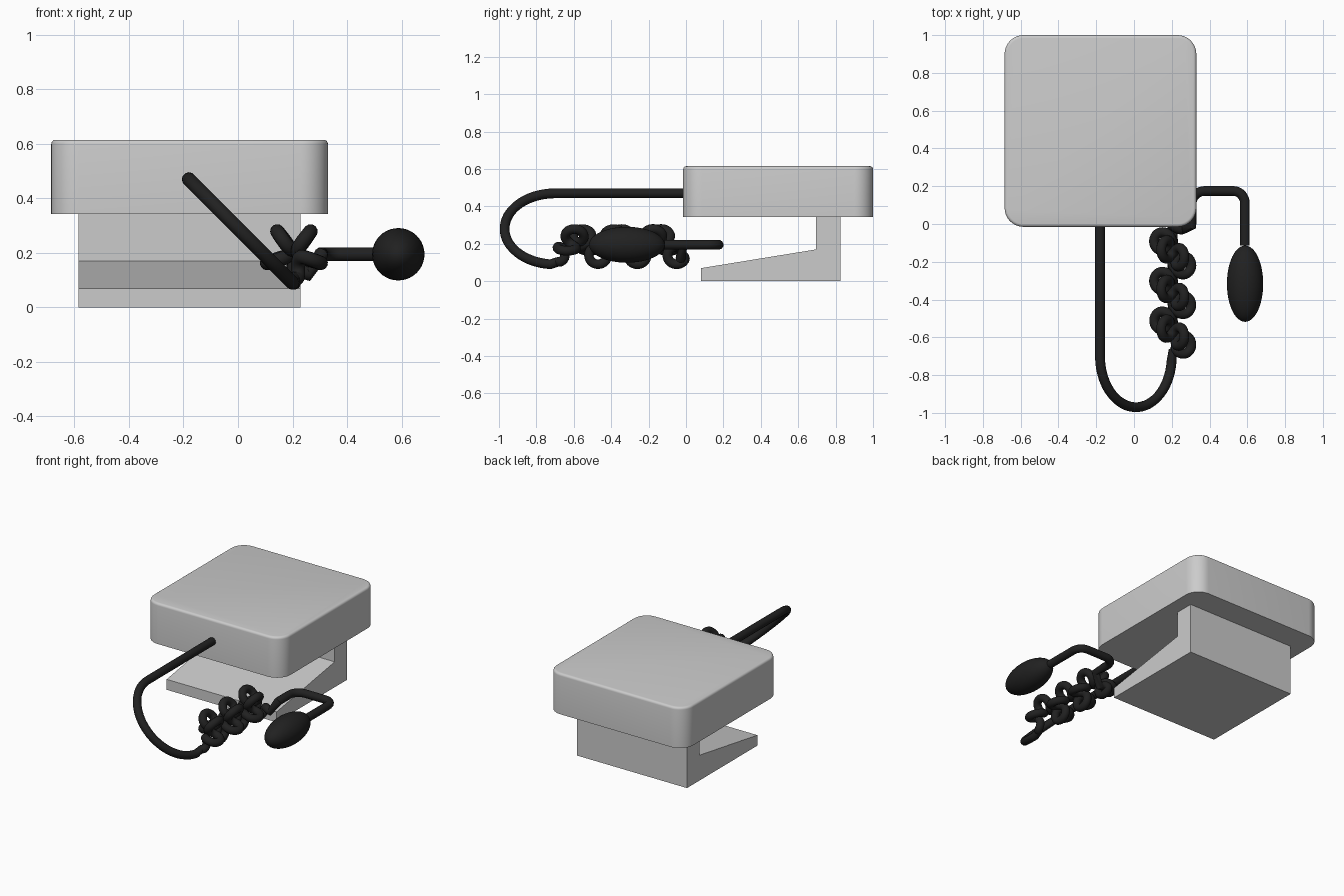
import bpy, bmesh
from math import sin, cos, pi, radians
from mathutils import Vector

if "Cube" in bpy.data.objects:
    bpy.data.objects.remove(bpy.data.objects["Cube"])

black = bpy.data.materials.new("black_rubber")
black.diffuse_color = (0.015, 0.015, 0.015, 1)
black.use_nodes = True
black.node_tree.nodes["Principled BSDF"].inputs["Base Color"].default_value = black.diffuse_color


def add_mesh(name, bm):
    bmesh.ops.recalc_face_normals(bm, faces=bm.faces)
    mesh = bpy.data.meshes.new(name)
    bm.to_mesh(mesh)
    bm.free()
    ob = bpy.data.objects.new(name, mesh)
    bpy.context.collection.objects.link(ob)
    return ob


def extrude_profile(name, points, offset):
    bm = bmesh.new()
    face = bm.faces.new([bm.verts.new(p) for p in points])
    ext = bmesh.ops.extrude_face_region(bm, geom=[face], use_keep_orig=True)
    verts = [g for g in ext["geom"] if isinstance(g, bmesh.types.BMVert)]
    bmesh.ops.translate(bm, verts=verts, vec=offset)
    return add_mesh(name, bm)


def smooth(ob, angle=30):
    bpy.ops.object.select_all(action='DESELECT')
    ob.select_set(True)
    bpy.context.view_layer.objects.active = ob
    bpy.ops.object.shade_smooth_by_angle(angle=radians(angle))


def arc(center, u, v, a0, a1, n):
    c, u, v = Vector(center), Vector(u), Vector(v)
    return [c + u * cos(a0 + (a1 - a0) * i / n) + v * sin(a0 + (a1 - a0) * i / n)
            for i in range(n + 1)]


# Housing: rounded square slab with a softened top edge
x0, x1, y0, y1, r = -0.685, 0.33, -0.015, 1.0, 0.1
outline = []
for k, (cx, cy) in enumerate([(x1 - r, y1 - r), (x0 + r, y1 - r),
                              (x0 + r, y0 + r), (x1 - r, y0 + r)]):
    outline += arc((cx, cy, 0.343), (r, 0, 0), (0, r, 0), k * pi / 2, (k + 1) * pi / 2, 10)
housing = extrude_profile("housing", outline, (0, 0, 0.272))
bm = bmesh.new()
bm.from_mesh(housing.data)
rim = [e for e in bm.edges if all(v.co.z > 0.6 for v in e.verts)]
bmesh.ops.bevel(bm, geom=rim, offset=0.016, segments=4, profile=0.5, affect='EDGES')
bm.to_mesh(housing.data)
bm.free()
smooth(housing)

# Mounting bracket: L profile with a sloping tongue
profile = [(0.08, 0), (0.825, 0), (0.825, 0.345), (0.695, 0.345), (0.695, 0.17), (0.08, 0.07)]
extrude_profile("bracket", [(-0.585, y, z) for y, z in profile], (0.815, 0, 0))

# Cord: straight lead and slanted U bend
path = [Vector((-0.18, 0.02, 0.47))]
path += arc((0.01, -0.70, 0.28), (-0.19, 0, 0.19), (0, -0.27, 0), 0, pi * 0.97, 28)

# Cord: coil wound around a larger helix
cx, cz, R, ring, pitch = 0.205, 0.195, 0.06, 0.044, 0.21
turns, per_turn, steps = 3.1, 5, 440
start = -0.68
for i in range(steps + 1):
    t = turns * i / steps
    a = -pi / 2 + 2 * pi * t
    b = 2 * pi * per_turn * t
    ramp = min(1, t / 0.12, (turns - t) / 0.06)
    radial = Vector((cos(a), 0, sin(a)))
    tangent = Vector((-2 * pi * R * sin(a), pitch, 2 * pi * R * cos(a))).normalized()
    side = tangent.cross(radial)
    center = Vector((cx, start + pitch * t, cz)) + radial * (R + 0.03 * (1 - ramp))
    path.append(center + (radial * cos(b) + side * sin(b)) * ring * ramp)

# Cord: tail that turns back to the bulb
path += [Vector((0.305, -0.01, cz)), Vector((0.305, 0.08, cz))]
path += arc((0.375, 0.105, cz), (-0.07, 0, 0), (0, 0.07, 0), 0, pi / 2, 8)
path += arc((0.525, 0.11, cz), (0, 0.065, 0), (0.062, 0, 0), 0, pi / 2, 8)
path.append(Vector((0.587, -0.115, cz)))

curve = bpy.data.curves.new("cord", 'CURVE')
curve.dimensions = '3D'
curve.bevel_depth = 0.026
curve.bevel_resolution = 4
curve.use_fill_caps = True
spline = curve.splines.new('POLY')
spline.points.add(len(path) - 1)
for p, co in zip(spline.points, path):
    p.co = (*co, 1)
cord = bpy.data.objects.new("cord", curve)
bpy.context.collection.objects.link(cord)
cord.select_set(True)
bpy.context.view_layer.objects.active = cord
bpy.ops.object.select_all(action='DESELECT')
cord.select_set(True)
bpy.ops.object.convert(target='MESH')
cord = bpy.context.view_layer.objects.active
cord.data.materials.clear()
cord.data.materials.append(black)
smooth(cord, 40)

# Bulb: stretched sphere on the end of the cord
bm = bmesh.new()
bmesh.ops.create_uvsphere(bm, u_segments=40, v_segments=24, radius=1)
for v in bm.verts:
    x, y, z = v.co
    v.co = (0.588 + 0.096 * x, -0.316 + 0.202 * z, cz + 0.096 * y)
bulb = add_mesh("bulb", bm)
bulb.data.materials.append(black)
smooth(bulb)
